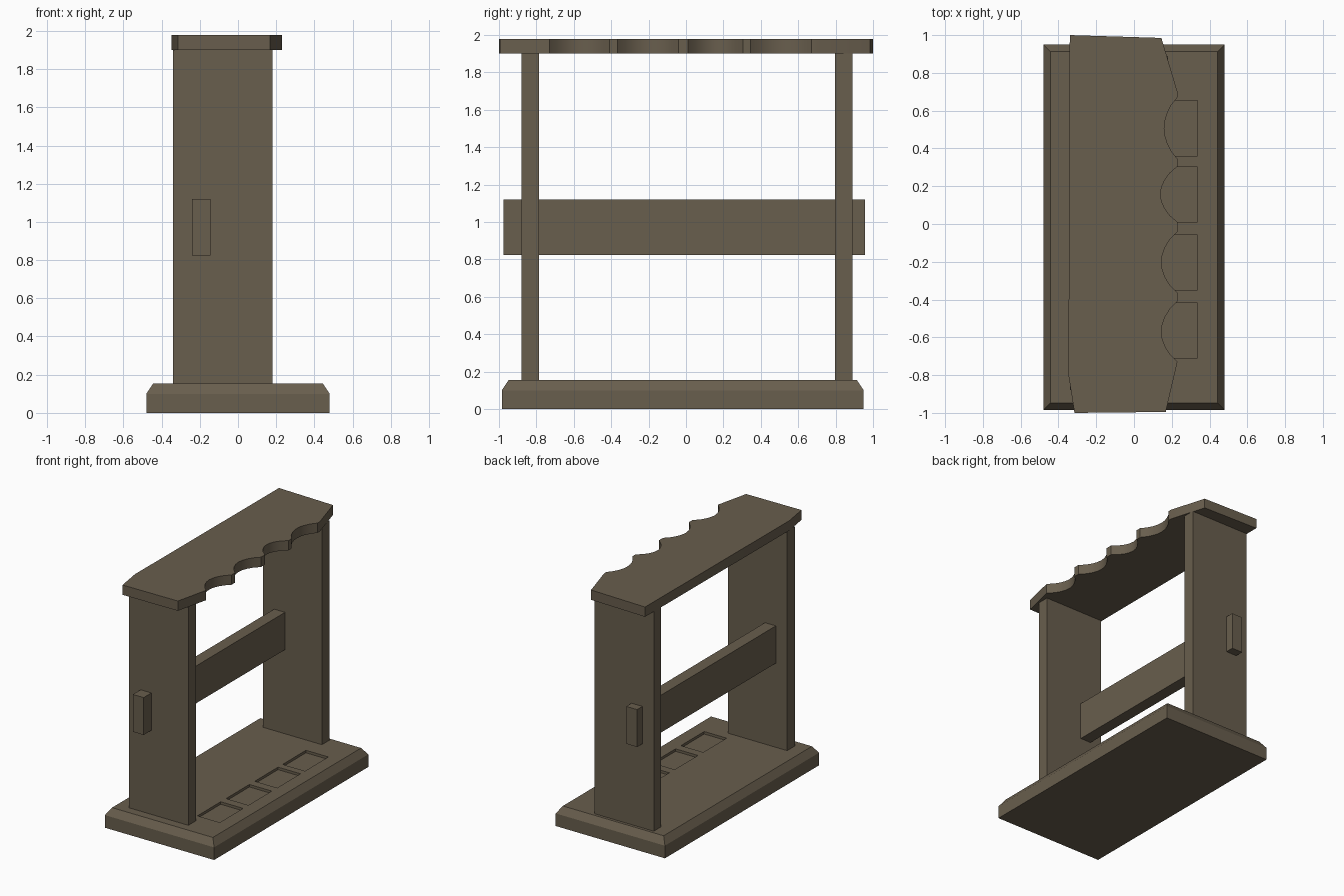
import bpy
import bmesh
import math
from mathutils import Vector

if "Cube" in bpy.data.objects:
    bpy.data.objects.remove(bpy.data.objects["Cube"], do_unlink=True)

wood = bpy.data.materials.new("brown wood")
wood.use_nodes = True
wood.diffuse_color = (0.14, 0.112, 0.075, 1)
wood.node_tree.nodes["Principled BSDF"].inputs["Base Color"].default_value = wood.diffuse_color


def finish(bm, name):
    bmesh.ops.recalc_face_normals(bm, faces=bm.faces)
    mesh = bpy.data.meshes.new(name)
    bm.to_mesh(mesh)
    bm.free()
    mesh.materials.append(wood)
    obj = bpy.data.objects.new(name, mesh)
    bpy.context.collection.objects.link(obj)
    return obj


def add_box(bm, low, high):
    low, high = Vector(low), Vector(high)
    verts = bmesh.ops.create_cube(bm, size=1)["verts"]
    for v in verts:
        v.co = (low + high) / 2 + v.co * (high - low)
    return verts


def box(name, low, high):
    bm = bmesh.new()
    add_box(bm, low, high)
    return finish(bm, name)


def select_only(obj):
    bpy.ops.object.select_all(action="DESELECT")
    obj.select_set(True)
    bpy.context.view_layer.objects.active = obj


# Base: block with a chamfered upper rim
BASE_TOP = 0.155
bm = bmesh.new()
add_box(bm, (-0.48, -0.985, 0), (0.48, 0.95, 0.1))
top = max(bm.faces, key=lambda f: f.calc_center_median().z)
rim = bmesh.ops.extrude_discrete_faces(bm, faces=[top])["faces"][0]
for v in rim.verts:
    v.co.x -= math.copysign(0.037, v.co.x)
    v.co.y -= math.copysign(0.037, v.co.y)
    v.co.z = BASE_TOP
base = finish(bm, "base")

# Four shallow square recesses in the base
bm = bmesh.new()
for y in (0.36, 0.01, -0.35, -0.71):
    add_box(bm, (0.14, y, BASE_TOP - 0.02), (0.337, y + 0.293, 0.3))
cutter = finish(bm, "recess_cutter")
cutter.hide_render = True
cut = base.modifiers.new("recesses", "BOOLEAN")
cut.operation = "DIFFERENCE"
cut.solver = "EXACT"
cut.object = cutter
select_only(base)
bpy.ops.object.modifier_apply(modifier=cut.name)
bpy.data.objects.remove(cutter, do_unlink=True)

# Upright panels and the rail that passes through them
box("front_upright", (-0.34, -0.88, BASE_TOP), (0.18, -0.785, 1.9))
box("back_upright", (-0.34, 0.797, BASE_TOP), (0.18, 0.89, 1.9))
box("cross_rail", (-0.24, -0.977, 0.823), (-0.145, 0.957, 1.12))


# Top shelf: irregular board with four scallops along one edge
def scallop(y0, y1, depth, steps=8):
    return [(0.23 - depth * math.sin(math.pi * i / steps) ** 0.8,
             y0 + (y1 - y0) * i / steps) for i in range(steps)] + [(0.23, y1)]


outline = [(-0.34, 1), (0.145, 0.985), (0.23, 0.7)]
for y0, y1, depth in ((0.67, 0.345, 0.07), (0.305, 0.01, 0.09),
                      (-0.04, -0.365, 0.085), (-0.41, -0.73, 0.085)):
    outline += scallop(y0, y1, depth)
outline += [(0.168, -0.995), (-0.315, -1), (-0.347, -0.8)]

bm = bmesh.new()
face = bm.faces.new([bm.verts.new((x, y, 1.9)) for x, y in outline])
grown = bmesh.ops.extrude_face_region(bm, geom=[face])["geom"]
bmesh.ops.translate(bm, vec=(0, 0, 0.078),
                    verts=[g for g in grown if isinstance(g, bmesh.types.BMVert)])
shelf = finish(bm, "top_shelf")
select_only(shelf)
bpy.ops.object.shade_smooth_by_angle(angle=math.radians(30))
